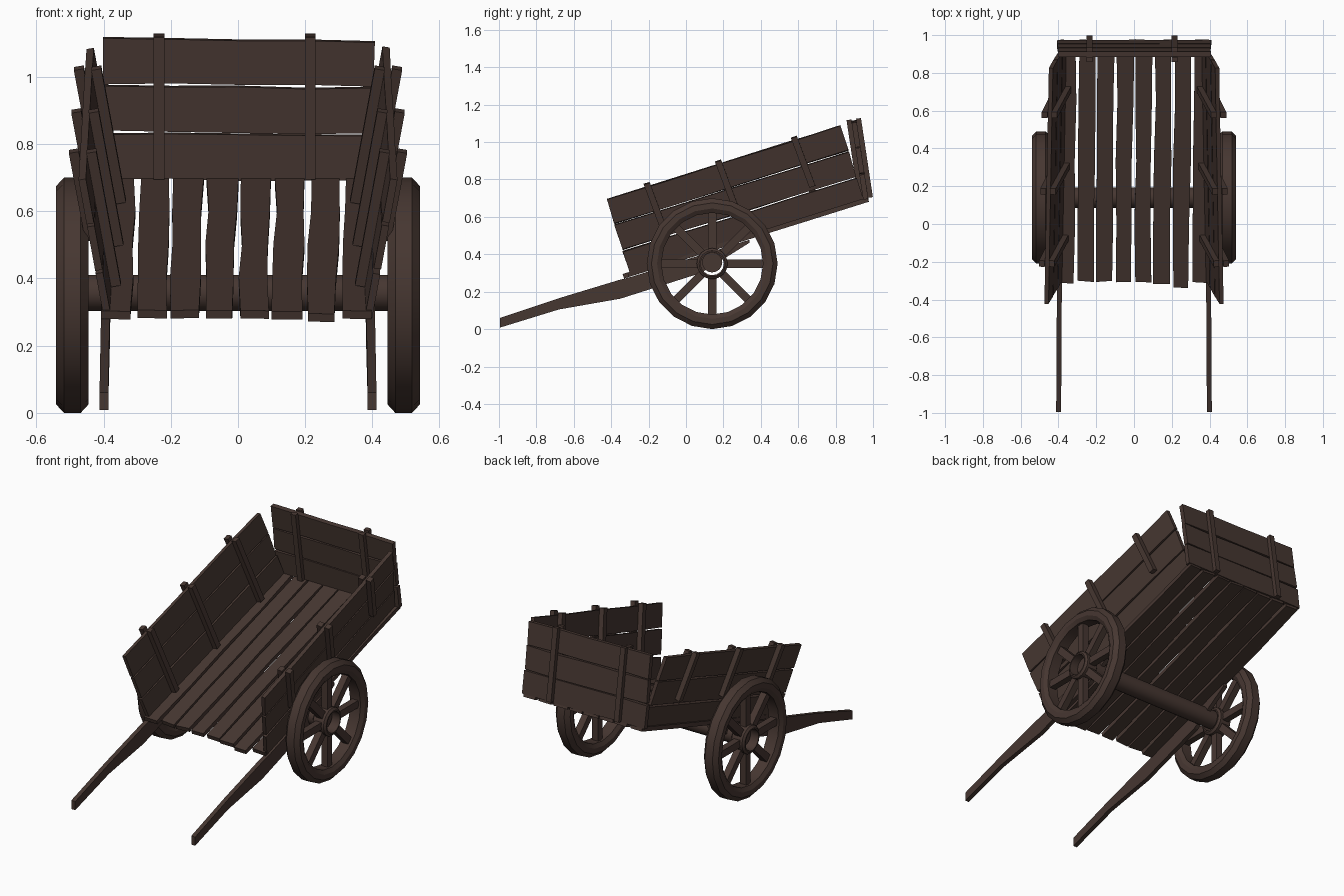
import bpy, bmesh, math, random
from mathutils import Matrix, Vector

if "Cube" in bpy.data.objects:
    bpy.data.objects.remove(bpy.data.objects["Cube"])

random.seed(4)
wood = bpy.data.materials.new("dark_brown_wood")
wood.diffuse_color = (0.062, 0.038, 0.031, 1)
wood.use_nodes = True
wood.node_tree.nodes["Principled BSDF"].inputs["Base Color"].default_value = wood.diffuse_color

# Frame of the tilted bed: x across, y along the bed, z up from its floor
TILT = math.radians(17.4)
BED = Matrix.Translation((0, -0.30, 0.28)) @ Matrix.Rotation(TILT, 4, 'X')


def finish(name, bm, smooth=False):
    bmesh.ops.recalc_face_normals(bm, faces=bm.faces)
    me = bpy.data.meshes.new(name)
    bm.to_mesh(me)
    bm.free()
    me.materials.append(wood)
    ob = bpy.data.objects.new(name, me)
    bpy.context.collection.objects.link(ob)
    if smooth:
        bpy.ops.object.select_all(action='DESELECT')
        ob.select_set(True)
        bpy.context.view_layer.objects.active = ob
        bpy.ops.object.shade_smooth_by_angle(angle=math.radians(30))
    return ob


def plank(name, a, b, across, thick, mat, w, t, segs=1, wob=0.0):
    """Board from a to b, w wide along 'across', t thick along 'thick'."""
    a, b = Vector(a), Vector(b)
    across, thick = Vector(across).normalized(), Vector(thick).normalized()
    bm = bmesh.new()
    rings = []
    for i in range(segs + 1):
        p = a.lerp(b, i / segs)
        ring = []
        for s in (-1, 1):
            side = across * (s * w / 2 + random.uniform(-wob, wob))
            slip = (b - a).normalized() * random.uniform(-wob, wob)
            for k in (-s, s):
                ring.append(bm.verts.new(mat @ (p + side + slip + thick * k * t / 2)))
        rings.append(ring)
    for r, q in zip(rings, rings[1:]):
        for j in range(4):
            bm.faces.new((r[j], r[(j + 1) % 4], q[(j + 1) % 4], q[j]))
    bm.faces.new(rings[0])
    bm.faces.new(rings[-1])
    return finish(name, bm)


def lathe(name, profile, centre, n, closed=True):
    """Spin (x, radius) points about the x axis."""
    bm = bmesh.new()
    rings = [[bm.verts.new((centre[0] + x,
                            centre[1] + r * math.cos(2 * math.pi * i / n),
                            centre[2] + r * math.sin(2 * math.pi * i / n)))
              for i in range(n)] for x, r in profile]
    pairs = list(zip(rings, rings[1:]))
    if closed:
        pairs.append((rings[-1], rings[0]))
    else:
        bm.faces.new(rings[0])
        bm.faces.new(rings[-1])
    for r, q in pairs:
        for i in range(n):
            j = (i + 1) % n
            bm.faces.new((r[i], r[j], q[j], q[i]))
    return finish(name, bm, True)


# Floor boards
for i in range(8):
    x = -0.355 + i * 0.1014
    start = -0.03 if i == 6 else random.uniform(-0.008, 0.012)
    plank(f"floor_board_{i + 1}", (x - 0.005, start, 0.013), (x + 0.005, 1.335, 0.013),
          (1, 0, 0), (0, 0, 1), BED, 0.086, 0.025, 4, 0.005)

# Side walls: leaning boards with posts on both faces
LEAN = 0.175
for s, side in ((-1, "left"), (1, "right")):
    up = Vector((s * LEAN, 0, 1))
    out = Vector((s, 0, -LEAN))

    def wall(y, z, off=0.0):
        return Vector((s * (0.388 - 0.018 * y + LEAN * z + off), y, z))

    for i in range(3):
        z = 0.073 + i * 0.146
        plank(f"{side}_wall_board_{i + 1}", wall(0.005, z), wall(1.315, z),
              up, out, BED, 0.138, 0.022, 4, 0.003)
    for i, y in enumerate((0.235, 0.635, 1.06)):
        plank(f"{side}_inner_post_{i + 1}", wall(y + 0.01, 0.03, -0.026),
              wall(y, 0.45, -0.026), (0, 1, 0), out, BED, 0.034, 0.03)
        plank(f"{side}_outer_post_{i + 1}", wall(y + 0.015, 0.17, 0.026),
              wall(y, 0.45, 0.026), (0, 1, 0), out, BED, 0.034, 0.03)

# Tailgate, leaning a little further back than the bed's normal
I = Matrix.Identity(4)
low, high = Vector((0, 0.962, 0.69)), Vector((0, 0.898, 1.115))
rise = (high - low).normalized()
back = Vector((0, rise.z, -rise.y))
for i in range(3):
    c = low.lerp(high, (i + 0.5) / 3)
    plank(f"tailgate_board_{i + 1}", c - Vector((0.405, 0, -0.003)),
          c + Vector((0.405, 0, -0.003)), rise, back, I, 0.134, 0.028, 4, 0.004)
for i, x in enumerate((-0.235, 0.215)):
    for k, off in (("inner", -0.026), ("outer", 0.026)):
        shift = Vector((x, 0, 0)) + back * off
        plank(f"tailgate_{k}_post_{i + 1}", low + shift + rise * 0.01,
              high + shift + rise * 0.008, (1, 0, 0), back, I, 0.032, 0.026)

# Pull shafts: bent side profile running under the bed
SHAFT = [(-0.995, 0.008), (-0.68, 0.105), (-0.35, 0.163), (0.08, 0.30), (0.34, 0.462),
         (0.34, 0.478), (-0.28, 0.283), (-0.36, 0.262), (-0.68, 0.165), (-0.995, 0.06)]
for s, side in ((-1, "left"), (1, "right")):
    bm = bmesh.new()
    a, b = [[bm.verts.new((s * (0.393 - 0.006 * y + d), y, z)) for y, z in SHAFT]
            for d in (-0.013, 0.013)]
    n = len(SHAFT)
    bm.faces.new(a)
    bm.faces.new(b)
    for i in range(n):
        bm.faces.new((a[i], a[(i + 1) % n], b[(i + 1) % n], b[i]))
    finish(f"{side}_shaft", bm)

# Axle and wheels
HUB_Y, HUB_Z, R = 0.14, 0.35, 0.35
lathe("axle", [(-0.49, 0.054), (0.49, 0.054)], (0, HUB_Y, HUB_Z + 0.007), 16, False)
for s, side in ((-1, "left"), (1, "right")):
    c = (s * 0.493, HUB_Y, HUB_Z)
    lathe(f"{side}_wheel_rim",
          [(-0.048, 0.325), (-0.025, R), (0.025, R), (0.048, 0.325),
           (0.048, 0.295), (0.034, 0.272), (-0.034, 0.272), (-0.048, 0.295)], c, 20)
    lathe(f"{side}_wheel_hub",
          [(-0.045, 0.07), (-0.035, 0.083), (0.035, 0.083), (0.045, 0.07),
           (0.045, 0.062), (-0.045, 0.062)], c, 16)
    for i in range(8):
        t = i * math.pi / 4
        d = Vector((0, math.cos(t), math.sin(t)))
        plank(f"{side}_spoke_{i + 1}", Vector(c) + d * 0.072, Vector(c) + d * 0.285,
              (0, -math.sin(t), math.cos(t)), (1, 0, 0), I, 0.044, 0.04)
